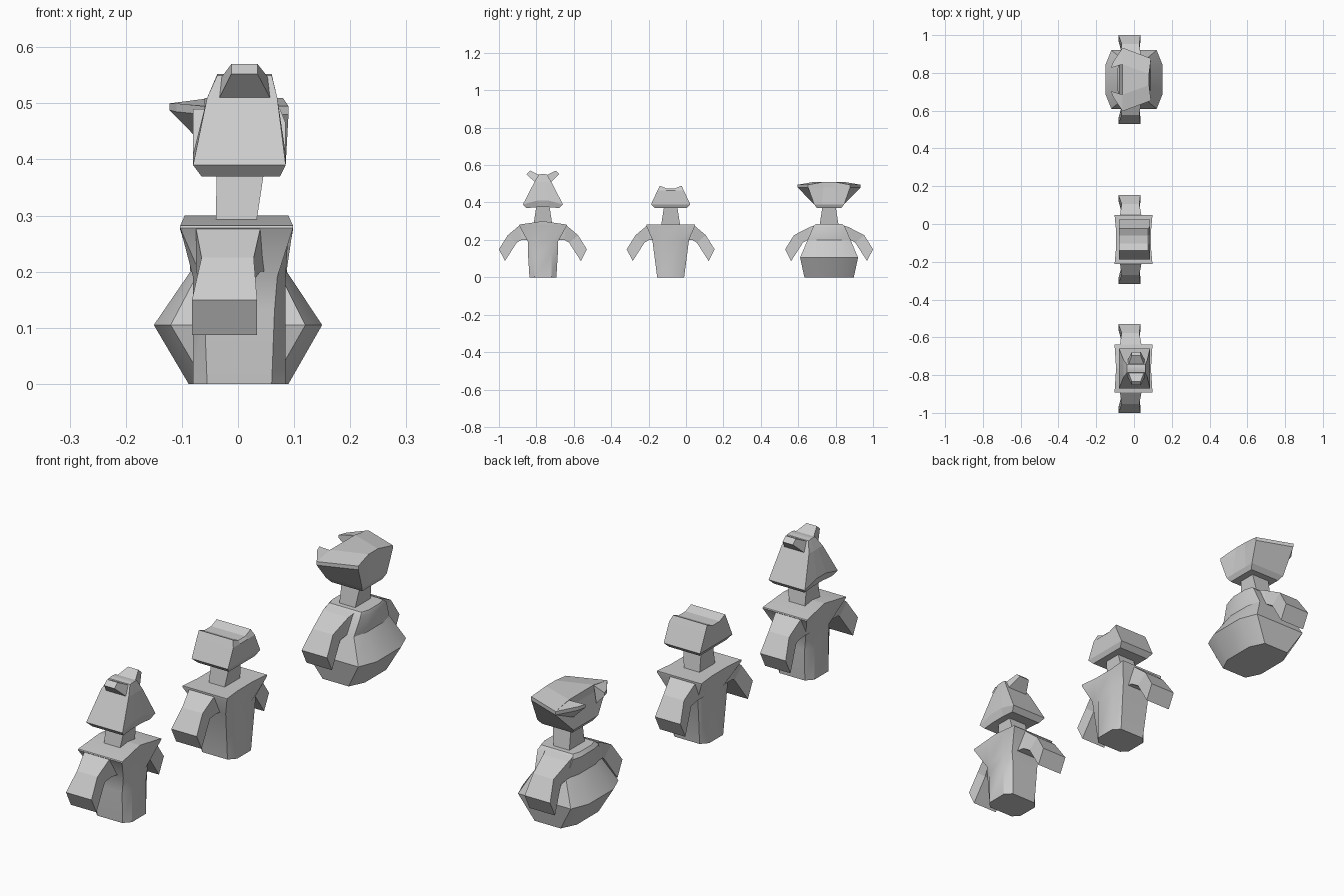
import bpy
import bmesh

if "Cube" in bpy.data.objects:
    bpy.data.objects.remove(bpy.data.objects["Cube"])


def ring(x0, x1, hy, m, c, z, zm=None):
    """Eight-point section: ends at +-hy inset by c, side points at +-m."""
    zm = z if zm is None else zm
    return [(x0 + c, -hy, z), (x1 - c, -hy, z), (x1, -m, zm), (x1, m, zm),
            (x1 - c, hy, z), (x0 + c, hy, z), (x0, m, zm), (x0, -m, zm)]


def arm_ring(x0, x1, outer, inner, s):
    (yo, zo), (yi, zi) = outer, inner
    return [(x0, s * yo, zo), (x1, s * yo, zo), (x1, s * yi, zi), (x0, s * yi, zi)]


def loft(name, rings, y, smooth=False):
    bm = bmesh.new()
    vs = [[bm.verts.new(p) for p in r] for r in rings]
    n = len(rings[0])
    for a, b in zip(vs, vs[1:]):
        for i in range(n):
            j = (i + 1) % n
            bm.faces.new((a[i], a[j], b[j], b[i]))
    for r in (vs[0], vs[-1]):
        if n == 8:
            for q in ((0, 1, 2, 7), (7, 2, 3, 6), (6, 3, 4, 5)):
                bm.faces.new([r[i] for i in q])
        else:
            bm.faces.new(r)
    bmesh.ops.recalc_face_normals(bm, faces=bm.faces)
    me = bpy.data.meshes.new(name)
    bm.to_mesh(me)
    bm.free()
    ob = bpy.data.objects.new(name, me)
    ob.location.y = y
    bpy.context.collection.objects.link(ob)
    if smooth:
        bpy.ops.object.select_all(action='DESELECT')
        ob.select_set(True)
        bpy.context.view_layer.objects.active = ob
        bpy.ops.object.shade_smooth_by_angle(angle=0.5)
    return ob


YA, YB, YC = -0.765, -0.082, 0.765

# Neck and arms shared by all three figures
for tag, y in (("front", YA), ("middle", YB), ("back", YC)):
    loft(tag + "_neck", [ring(-.04, .03, .052, .02, 0, .27),
                         ring(-.038, .046, .036, .015, 0, .375)], y)
    for side, s in (("left", -1), ("right", 1)):
        drop = .02 if tag == "back" else 0
        loft(f"{tag}_{side}_arm", [
            arm_ring(-.075, .05, (.07, .28), (.07, .20), s),
            arm_ring(-.075, .04, (.125 - drop, .278 - drop / 2), (.115, .20), s),
            arm_ring(-.065, .028, (.188, .225), (.140, .185), s),
            arm_ring(-.082, .034, (.235, .15), (.203, .087), s)], y)

# Torsos
loft("front_torso", [ring(-.08, .085, .072, .045, .025, 0),
                     ring(-.08, .085, .08, .045, .02, .13),
                     ring(-.08, .085, .08, .045, .015, .19),
                     ring(-.095, .09, .128, .045, -.008, .278),
                     ring(-.095, .09, .126, .002, -.008, .282, .30)], YA, True)
loft("middle_torso", [ring(-.08, .085, .072, .045, .025, 0),
                      ring(-.08, .085, .098, .045, .015, .20),
                      ring(-.095, .09, .13, .045, -.008, .275),
                      ring(-.095, .09, .13, .045, -.008, .282)], YB, True)
loft("back_torso", [ring(-.088, .09, .132, .07, .03, 0),
                    ring(-.15, .15, .155, .08, .03, .105),
                    ring(-.085, .087, .115, .055, .015, .20),
                    ring(-.09, .09, .085, .045, .01, .27),
                    ring(-.08, .085, .07, .035, .01, .285)], YC, True)

# Middle head: trapezoid block with a shallow valley across the crown
loft("middle_head", [ring(-.065, .075, .085, .03, 0, .37),
                     ring(-.08, .085, .105, .03, 0, .39),
                     ring(-.08, .085, .07, .025, 0, .465),
                     ring(-.08, .075, .058, .022, 0, .49, .475)], YB)

# Front head: steep block with two horns
loft("front_head", [ring(-.065, .075, .088, .03, 0, .37, .375),
                    ring(-.08, .085, .107, .03, 0, .39, .41),
                    ring(-.055, .07, .045, .015, 0, .51),
                    ring(-.037, .06, .022, .006, 0, .55, .552)], YA)
for side, s in (("left", -1), ("right", 1)):
    loft(side + "_horn", [arm_ring(-.037, .06, (0, .552), (.02, .49), s),
                          arm_ring(-.033, .057, (.012, .542), (.045, .51), s),
                          arm_ring(-.012, .035, (.068, .57), (.088, .552), s)], YA)


# Back head: flared hood with two prongs on the -x side
def brim(z, zm):
    return [(-.06, -.168, z), (.09, -.112, z), (.08, -.03, zm), (.08, .03, zm),
            (.09, .112, z), (-.06, .168, z), (-.06, .08, zm), (-.06, -.08, zm)]


loft("back_head", [ring(-.065, .075, .065, .03, 0, .37),
                   ring(-.08, .085, .08, .04, 0, .39),
                   brim(.48, .48), brim(.495, .51)], YC)
for side, s in (("left", -1), ("right", 1)):
    loft(side + "_prong", [
        [(-.06, s * .168, .495), (-.06, s * .08, .508),
         (-.075, s * .075, .44), (-.06, s * .165, .48)],
        [(-.11, s * .095, .50), (-.122, s * .062, .50),
         (-.122, s * .062, .488), (-.11, s * .095, .485)]], YC)
